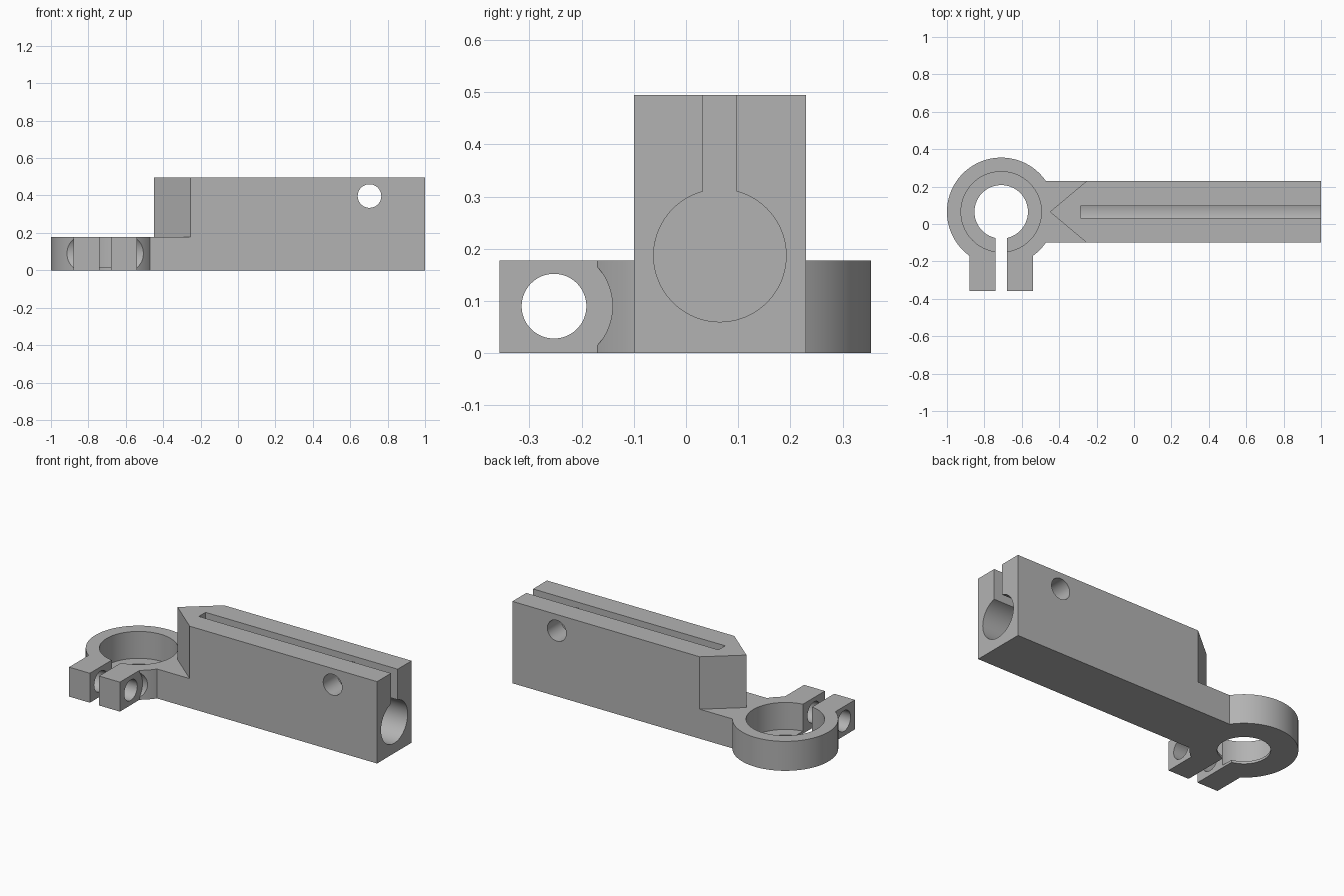
import bpy
import bmesh
from math import radians, pi, acos, asin, sin, cos
from mathutils import Matrix, Vector

cube = bpy.data.objects.get("Cube")
if cube:
    bpy.data.objects.remove(cube)

# Main dimensions
MID = 0.065                      # centre line of the arm in y
SIDE = 0.165                     # half width of the arm
CLAMP_H, ARM_H = 0.178, 0.495
RING = Vector((-0.71, MID))
R_OUT, R_SEAT, R_HOLE = 0.29, 0.215, 0.143
EAR, GAP, EAR_Y = 0.17, 0.031, -0.357
BOLT_Y, BOLT_Z = -0.253, 0.09


def finish(bm, name):
    bmesh.ops.recalc_face_normals(bm, faces=bm.faces)
    mesh = bpy.data.meshes.new(name)
    bm.to_mesh(mesh)
    bm.free()
    obj = bpy.data.objects.new(name, mesh)
    bpy.context.collection.objects.link(obj)
    return obj


def prism(name, outline, z0, z1):
    bm = bmesh.new()
    face = bm.faces.new([bm.verts.new((p[0], p[1], z0)) for p in outline])
    top = bmesh.ops.extrude_face_region(bm, geom=[face])["geom"]
    verts = [v for v in top if isinstance(v, bmesh.types.BMVert)]
    bmesh.ops.translate(bm, verts=verts, vec=(0, 0, z1 - z0))
    return finish(bm, name)


def box(name, x0, x1, y0, y1, z0, z1):
    return prism(name, [(x0, y0), (x1, y0), (x1, y1), (x0, y1)], z0, z1)


def rod(name, radius, start, end):
    start, end = Vector(start), Vector(end)
    axis = end - start
    turn = axis.to_track_quat("Z", "Y").to_matrix().to_4x4()
    bm = bmesh.new()
    bmesh.ops.create_cone(bm, cap_ends=True, segments=96, radius1=radius,
                          radius2=radius, depth=axis.length,
                          matrix=Matrix.Translation((start + end) / 2) @ turn)
    return finish(bm, name)


def arc(radius, a0, a1, steps):
    angles = [a0 + (a1 - a0) * i / steps for i in range(steps + 1)]
    return [RING + radius * Vector((cos(a), sin(a))) for a in angles]


def combine(target, tool, operation):
    mod = target.modifiers.new(tool.name, "BOOLEAN")
    mod.operation, mod.solver, mod.object = operation, "EXACT", tool
    bpy.context.view_layer.objects.active = target
    bpy.ops.object.modifier_apply(modifier=mod.name)
    bpy.data.objects.remove(tool)


# Base plate: arm foot, split ring and two clamp ears in one outline
join = asin(SIDE / R_OUT)
ear = acos(EAR / R_OUT)
slit = asin(GAP / R_HOLE)
left, right = RING.x - EAR, RING.x + EAR
outline = [(1, MID - SIDE), (1, MID + SIDE)]
outline += arc(R_OUT, join, pi + ear, 72)
outline += [(left, EAR_Y), (RING.x - GAP, EAR_Y)]
outline += arc(R_HOLE, 1.5 * pi - slit, -pi / 2 + slit, 90)
outline += [(RING.x + GAP, EAR_Y), (right, EAR_Y)]
outline += arc(R_OUT, -ear, -join, 12)
body = prism("clamp_arm", outline, 0, CLAMP_H)

# Tall arm block with a pointed end
nose = [(1, MID - SIDE), (1, MID + SIDE), (-0.253, MID + SIDE),
        (-0.45, MID), (-0.253, MID - SIDE)]
combine(body, prism("arm_block", nose, CLAMP_H, ARM_H), "UNION")

# Ring seat, bolt hole and bolt head clearances
cutters = [
    rod("ring_seat", R_SEAT, (*RING, 0.015), (*RING, 0.3)),
    rod("bolt_hole", 0.062, (left - 0.1, BOLT_Y, BOLT_Z), (right + 0.1, BOLT_Y, BOLT_Z)),
    rod("bolt_clearance_right", 0.112, (left - 0.2, BOLT_Y, BOLT_Z), (left, BOLT_Y, BOLT_Z)),
    rod("bolt_clearance_left", 0.112, (right, BOLT_Y, BOLT_Z), (right + 0.2, BOLT_Y, BOLT_Z)),
    # Long bore, slot above it and cross pin hole
    rod("long_bore", 0.127, (-0.285, MID, 0.187), (1.1, MID, 0.187)),
    box("top_slot", -0.285, 1.1, MID - 0.032, MID + 0.032, 0.2, 0.6),
    rod("pin_hole", 0.063, (0.703, -0.3, 0.397), (0.703, 0.4, 0.397)),
]
for cutter in cutters:
    combine(body, cutter, "DIFFERENCE")

# Merge flat areas left over from the joins
bm = bmesh.new()
bm.from_mesh(body.data)
bmesh.ops.remove_doubles(bm, verts=bm.verts, dist=0.0001)
bmesh.ops.dissolve_limit(bm, angle_limit=radians(0.5), verts=bm.verts, edges=bm.edges)
bm.to_mesh(body.data)
bm.free()

# Grey metal
grey = bpy.data.materials.new("grey_metal")
grey.use_nodes = True
colour = (0.45, 0.45, 0.45, 1)
grey.diffuse_color = colour
grey.node_tree.nodes["Principled BSDF"].inputs["Base Color"].default_value = colour
body.data.materials.clear()
body.data.materials.append(grey)

bpy.ops.object.select_all(action="DESELECT")
body.select_set(True)
bpy.context.view_layer.objects.active = body
bpy.ops.object.shade_smooth_by_angle(angle=radians(30))
